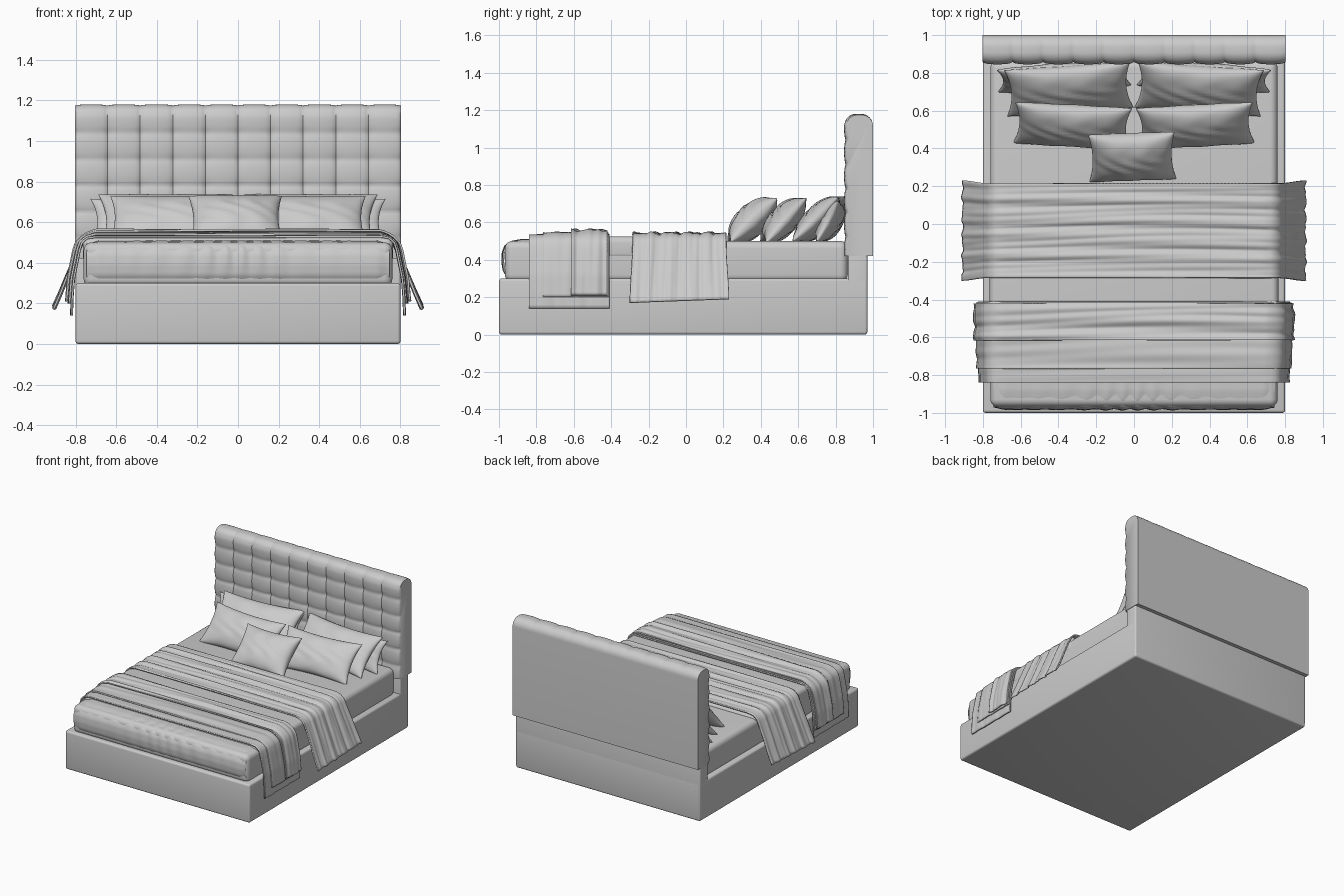
import bpy, bmesh, math
from mathutils import Matrix, Vector

if "Cube" in bpy.data.objects:
    bpy.data.objects.remove(bpy.data.objects["Cube"], do_unlink=True)

grey = bpy.data.materials.new("soft grey")
grey.use_nodes = True
grey.diffuse_color = (0.6, 0.6, 0.6, 1)
grey.node_tree.nodes["Principled BSDF"].inputs["Base Color"].default_value = (0.6, 0.6, 0.6, 1)


def finish(name, bm, angle=50):
    bmesh.ops.recalc_face_normals(bm, faces=bm.faces[:])
    mesh = bpy.data.meshes.new(name)
    bm.to_mesh(mesh)
    bm.free()
    mesh.materials.append(grey)
    ob = bpy.data.objects.new(name, mesh)
    bpy.context.collection.objects.link(ob)
    bpy.ops.object.select_all(action='DESELECT')
    ob.select_set(True)
    bpy.context.view_layer.objects.active = ob
    bpy.ops.object.shade_smooth_by_angle(angle=math.radians(angle))
    return ob


def box(name, lo, hi, radius, segments=4):
    lo, hi = Vector(lo), Vector(hi)
    bm = bmesh.new()
    bmesh.ops.create_cube(bm, size=1, matrix=Matrix.Translation((lo + hi) / 2)
                          @ Matrix.Diagonal((*(hi - lo), 1)))
    bmesh.ops.bevel(bm, geom=bm.edges[:], offset=radius, segments=segments,
                    profile=0.5, affect='EDGES')
    return finish(name, bm)


def sheet(bm, nu, nv, f):
    """Grid of quads following f(u, v), u and v in 0..1."""
    rows = [[bm.verts.new(f(i / nu, j / nv)) for j in range(nv + 1)] for i in range(nu + 1)]
    for a, b in zip(rows, rows[1:]):
        for j in range(nv):
            bm.faces.new((a[j], b[j], b[j + 1], a[j + 1]))
    return rows


def along(points, t):
    """Point at fraction t of a polyline's length."""
    pts = [Vector(p) for p in points]
    lens = [(b - a).length for a, b in zip(pts, pts[1:])]
    d = t * sum(lens)
    for a, b, l in zip(pts, pts[1:], lens):
        if d <= l:
            return a.lerp(b, d / l)
        d -= l
    return pts[-1]


def ramp(x, a, b):
    t = min(1, max(0, (x - a) / (b - a)))
    return t * t * (3 - 2 * t)


# Upholstered base with a raised back rail
box("bed_base", (-0.8, -1, 0), (0.8, 0.97, 0.3), 0.015)
box("back_rail", (-0.8, 0.865, 0.02), (0.8, 0.97, 0.45), 0.012)

# Mattress and coverlet
box("mattress", (-0.76, -0.968, 0.28), (0.76, 0.865, 0.5), 0.04, 6)
box("coverlet", (-0.764, -0.83, 0.4), (0.764, 0.21, 0.525), 0.035, 6)

# Wrinkled duvet end over the foot of the mattress
FOOT = [(-0.955, 0.3), (-0.978, 0.34), (-0.984, 0.39), (-0.98, 0.44),
        (-0.965, 0.475), (-0.93, 0.498), (-0.88, 0.508), (-0.81, 0.51)]


def foot(u, v):
    x = (2 * u - 1) * 0.745
    y, z = along(FOOT, v)
    amount = math.exp(-(x / 0.4) ** 2) * math.sin(math.pi * v) * 0.005
    wave = math.sin(58 * x + 7 * x * v + 2 * math.sin(9 * x))
    ease = ramp(abs(x), 0.68, 0.745) * 0.016
    return (x, y + ease * (1 - v) - amount * wave, z - ease * v + amount * wave * v)


bm = bmesh.new()
sheet(bm, 160, 28, foot)
finish("duvet_end", bm)

# Tufted headboard: a rounded slab profile swept across the width
COLS, ROW, TOP, LOW = 10, 0.13, 1.18, 0.42
FRONT, BACK, R = 0.845, 1.0, 0.065
PROFILE = [(FRONT, LOW + (TOP - R - LOW) * k / 60) for k in range(61)]
PROFILE += [(FRONT + R - R * math.cos(k * math.pi / 16), TOP - R + R * math.sin(k * math.pi / 16))
            for k in range(1, 9)]
PROFILE += [(BACK - R + R * math.sin(k * math.pi / 16), TOP - R + R * math.cos(k * math.pi / 16))
            for k in range(9)]
PROFILE += [(BACK, LOW)]


def headboard(u, v):
    k = round(v * (len(PROFILE) - 1))
    y, z = PROFILE[k]
    col = abs(math.sin(math.pi * COLS * u)) ** 0.45
    row = abs(math.sin(math.pi * (TOP + 0.12 - z) / ROW)) ** 0.45 if k <= 62 else 1
    depth = 0.013 * (1 - col) + 0.011 * (1 - row) + 0.008 * (1 - col) * (1 - row)
    fade = 1 if k <= 61 else max(0, 1 - (k - 61) / 15)
    turn = min(1, max(0, (k - 60) / 8)) * math.pi / 2
    return ((2 * u - 1) * 0.803, y + depth * fade * math.cos(turn), z - depth * fade * math.sin(turn))


bm = bmesh.new()
rows = sheet(bm, COLS * 14, len(PROFILE) - 1, headboard)
bm.faces.new(rows[0])
bm.faces.new(rows[-1])
bm.faces.new([v for r in rows for v in r[:1]] + [r[-1] for r in reversed(rows)])
finish("tufted_headboard", bm, 60)


# Throws draped across the bed, folds running from side to side
def throw(name, y0, y1, half, amp, freq, flare=0.0, lift=0.0, sag=0.0):
    def f(u, v):
        s = 2 * u - 1
        x, z = along(half, abs(s))
        hang = ramp(x, 0.70, 0.79)
        drop = ramp(0.5 - z, 0, 0.34)
        side = 1 if s >= 0 else -1
        mid, y = (y0 + y1) / 2, y0 + (y1 - y0) * v
        skew = 0.015 * math.sin(3 * s + 1) * math.sin(math.pi * v)
        wave = (math.sin(freq * (y + skew) + 0.9 * math.sin(2.6 * s))
                + 0.6 * math.sin(freq * 1.73 * y + 2.1 * s + 1)
                + 0.35 * math.sin(freq * 2.9 * y - 3 * s))
        bump = lift + amp * wave * (1 - 0.25 * hang)
        y = mid + (y - mid) * (1 + flare * drop) + skew
        return (side * (x + bump * hang), y, z + bump * (1 - hang) - sag * drop * v)
    bm = bmesh.new()
    sheet(bm, 120, 64, f)
    ob = finish(name, bm)
    mod = ob.modifiers.new("thickness", 'SOLIDIFY')
    mod.thickness = 0.01
    mod.offset = 0


WIDE = [(0, 0.538), (0.69, 0.538), (0.735, 0.53), (0.765, 0.505), (0.785, 0.46),
        (0.835, 0.34), (0.87, 0.25), (0.905, 0.17)]
CLOSE = [(0, 0.53), (0.70, 0.53), (0.745, 0.522), (0.77, 0.5), (0.782, 0.46),
         (0.81, 0.32), (0.818, 0.22)]
throw("wide_throw", -0.285, 0.215, WIDE, 0.005, 62, flare=0.06, sag=-0.02)
throw("lower_throw", -0.84, -0.41, CLOSE + [(0.82, 0.14)], 0.002, 40)
throw("middle_throw", -0.765, -0.415, CLOSE + [(0.82, 0.2)], 0.003, 36, lift=0.011)
throw("upper_throw", -0.615, -0.42, CLOSE + [(0.82, 0.21)], 0.005, 48, lift=0.024)


# Pillows: two puffed sheets joined along a pinched seam
def pillow(name, centre, w, h, thick, tilt, turn=0, phase=0):
    place = (Matrix.Translation(centre) @ Matrix.Rotation(math.radians(turn), 4, 'Z')
             @ Matrix.Rotation(math.radians(tilt), 4, 'X'))
    bm = bmesh.new()
    for side in (1, -1):
        def f(u, v):
            a = math.sin(math.pi * (u - 0.5))
            b = math.sin(math.pi * (v - 0.5))
            puff = max(0, (1 - a * a) * (1 - b * b))
            crease = 0.004 * math.sin(9 * a + 7 * b + phase + 2 * math.sin(5 * b)) * puff ** 0.5
            return place @ Vector((w * a * (1 - 0.09 * (1 - b * b)),
                                   h * b * (1 - 0.12 * (1 - a * a)),
                                   side * (thick * puff ** 0.45 + crease)))
        sheet(bm, 40, 28, f)
    bmesh.ops.remove_doubles(bm, verts=bm.verts[:], dist=0.0005)
    finish(name, bm, 70)


for label, s in (("left", 1), ("right", -1)):
    pillow(label + "_rear_pillow", (s * 0.37, 0.775, 0.605), 0.355, 0.125, 0.06, 62, -s * 3, s)
    pillow(label + "_back_pillow", (s * 0.345, 0.715, 0.618), 0.335, 0.17, 0.075, 44, -s * 4, s + 2)
    pillow(label + "_middle_pillow", (s * 0.325, 0.52, 0.61), 0.31, 0.16, 0.075, 48, s * 3, s + 4)
pillow("small_front_pillow", (-0.01, 0.355, 0.612), 0.23, 0.17, 0.085, 43, 2, 1)
